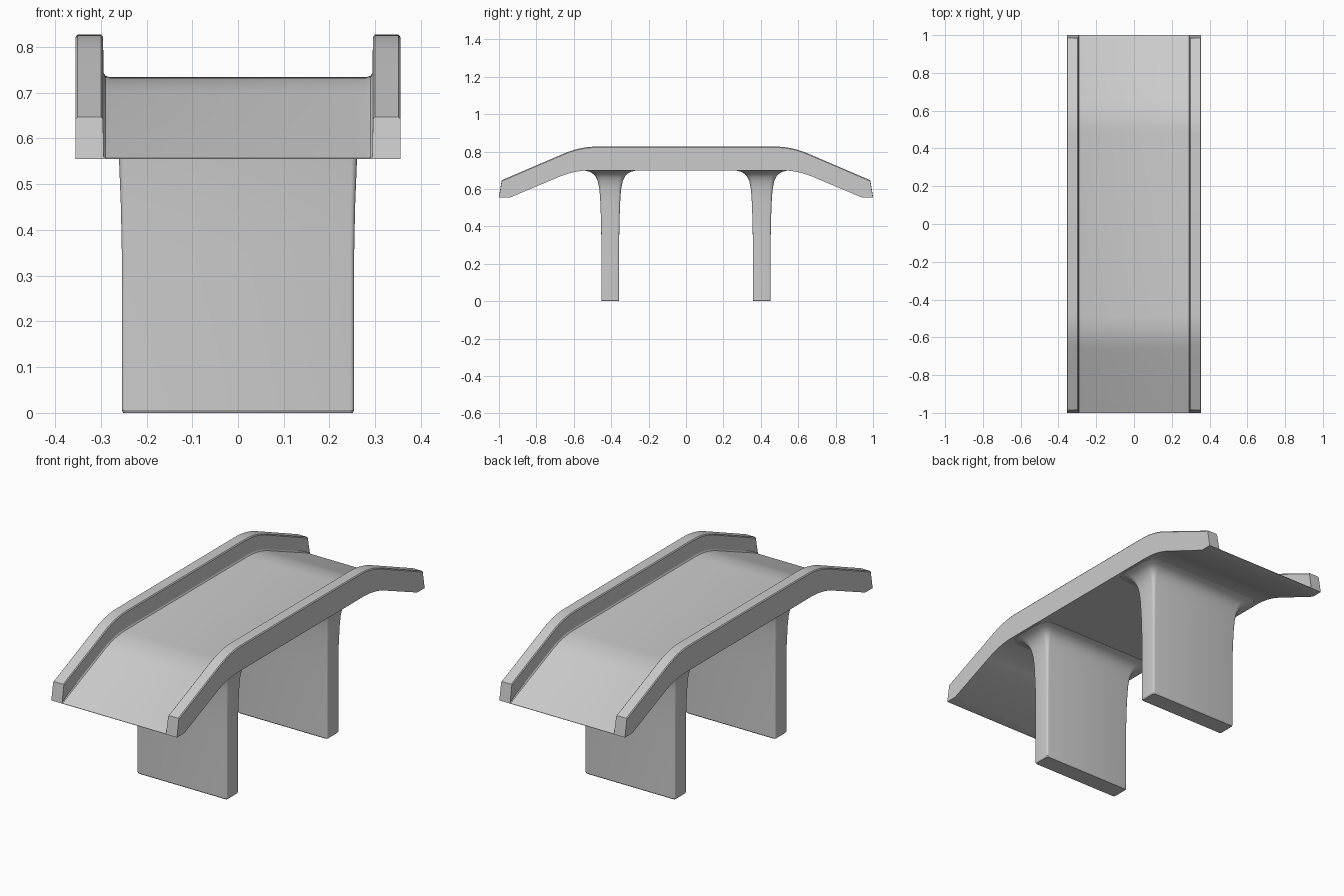
import bpy, bmesh, math

if "Cube" in bpy.data.objects:
    bpy.data.objects.remove(bpy.data.objects["Cube"])


def finish(name, rings):
    """Loft closed rings, cap both ends, smooth with sharp edges."""
    bm = bmesh.new()
    loops = [[bm.verts.new(p) for p in r] for r in rings]
    n = len(loops[0])
    for a, b in zip(loops, loops[1:]):
        for i in range(n):
            j = (i + 1) % n
            bm.faces.new((a[i], a[j], b[j], b[i]))
    bm.faces.new(loops[0])
    bm.faces.new(loops[-1])
    bmesh.ops.recalc_face_normals(bm, faces=bm.faces)
    me = bpy.data.meshes.new(name)
    bm.to_mesh(me)
    bm.free()
    me.shade_smooth()
    me.set_sharp_from_angle(angle=math.radians(25))
    ob = bpy.data.objects.new(name, me)
    bpy.context.collection.objects.link(ob)
    return ob


def side_curve(z0, bend, y1, z1, r=0.09, steps=8):
    """Half profile: flat, rounded bend, then straight ramp with two end stations."""
    length = math.hypot(y1 - bend, z1 - z0)
    ey, ez = bend + (y1 - bend) * r / length, z0 + (z1 - z0) * r / length
    pts = []
    for i in range(steps + 1):
        t = i / steps
        a, b, c = (1 - t) ** 2, 2 * t * (1 - t), t * t
        pts.append((a * (bend - r) + b * bend + c * ey, (a + b) * z0 + c * ez))
    k = 0.86
    pts.append((ey + (y1 - ey) * k, ez + (z1 - ez) * k))
    pts.append((y1, z1))
    return pts


# Deck with raised side walls, one U-shaped section swept along y
top = side_curve(0.827, 0.565, 0.985, 0.647)
road = side_curve(0.734, 0.58, 1.0, 0.557)
under = side_curve(0.70, 0.595, 0.94, 0.555)
under = under[:-2] + [under[-1], (1.0, 0.555)]

section = [(0.355, under, 0), (0.355, top, -0.005), (0.351, top, 0),
           (0.299, top, 0), (0.295, top, -0.005), (0.294, road, 0.010),
           (0.290, road, 0.003), (0.280, road, 0)]
half = []
for k in range(len(top)):
    right = []
    for x, curve, dz in section:
        y, z = curve[k]
        if curve is road and k == len(top) - 1:
            dz *= 0.3
        right.append((x, y, z + dz))
    half.append(right + [(-x, y, z) for x, y, z in reversed(right)])
mirrored = [[(x, -y, z) for x, y, z in r] for r in reversed(half)]
finish("bridge_deck", mirrored + half)


# Piers: rounded slabs that flare out into the underside of the deck
flare = [(0.0, -0.003), (0.006, 0.0), (0.35, 0.0), (0.45, 0.002), (0.55, 0.006),
         (0.60, 0.010), (0.64, 0.018), (0.665, 0.029), (0.682, 0.044),
         (0.693, 0.064), (0.699, 0.09), (0.706, 0.092)]


def rounded_rect(hx, hy, r, cy, z):
    pts = []
    for q, (sx, sy) in enumerate(((1, 1), (-1, 1), (-1, -1), (1, -1))):
        for i in range(5):
            a = math.pi / 2 * (q + i / 4)
            pts.append((sx * (hx - r) + r * math.cos(a),
                        cy + sy * (hy - r) + r * math.sin(a), z))
    return pts


for name, cy in (("front_pier", -0.405), ("back_pier", 0.405)):
    finish(name, [rounded_rect(0.254 + o, 0.048 + o, 0.009 + max(o, 0) * 0.6, cy, z)
                  for z, o in flare])
